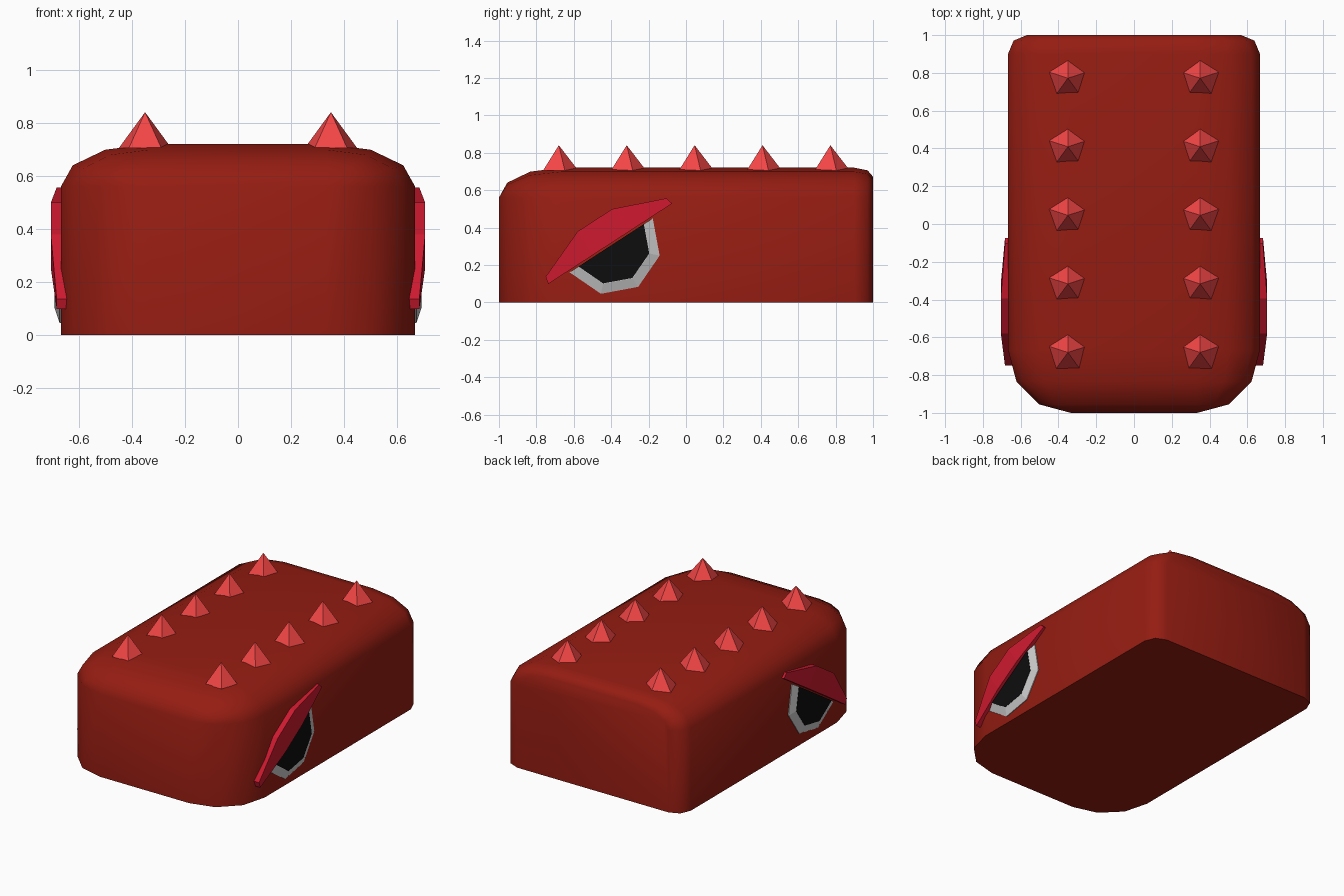
import bpy, bmesh
from math import sin, cos, radians, pi

if "Cube" in bpy.data.objects:
    bpy.data.objects.remove(bpy.data.objects["Cube"])


def material(name, rgb):
    m = bpy.data.materials.new(name)
    m.diffuse_color = (*rgb, 1)
    m.use_nodes = True
    m.node_tree.nodes["Principled BSDF"].inputs["Base Color"].default_value = m.diffuse_color
    return m


def loft(bm, rings):
    """Skin equal-length point rings and cap both ends."""
    vs = [[bm.verts.new(p) for p in r] for r in rings]
    n = len(vs[0])
    for a, b in zip(vs, vs[1:]):
        for i in range(n):
            j = (i + 1) % n
            bm.faces.new((a[i], a[j], b[j], b[i]))
    bm.faces.new(vs[0])
    bm.faces.new(vs[-1])


def make(name, lofts, mat, mirror=True):
    bm = bmesh.new()
    for rings in lofts:
        loft(bm, rings)
    bmesh.ops.remove_doubles(bm, verts=bm.verts, dist=1e-4)
    bmesh.ops.recalc_face_normals(bm, faces=bm.faces)
    me = bpy.data.meshes.new(name)
    bm.to_mesh(me)
    bm.free()
    me.materials.append(mat)
    ob = bpy.data.objects.new(name, me)
    bpy.context.collection.objects.link(ob)
    if mirror:
        ob.modifiers.new("mirror", 'MIRROR').use_mirror_merge = False
    return ob


dark_red = material("dark_red", (0.30, 0.012, 0.006))
bright_red = material("bright_red", (0.90, 0.06, 0.06))
crimson = material("crimson", (0.62, 0.01, 0.028))
grey = material("eye_grey", (0.62, 0.62, 0.60))
black = material("eye_black", (0.004, 0.004, 0.004))

# Body: rounded cross-section lofted front to back, insetting at both ends
W, H, R, RB, K = 0.667, 0.72, 0.333, 0.1, 0.48


def section(y, inset):
    w, h, r = W - inset, H - inset * K, R - inset
    arc = [(w - r + r * cos(radians(a)), h - r * K * (1 - sin(radians(a))))
           for a in (0, 30, 60, 90)]
    half = [(w, 0)] + arc
    return [(x, y, z) for x, z in half] + [(-x, y, z) for x, z in reversed(half)]


rings = [section(-1 + R * (1 - cos(radians(a))), R * (1 - sin(radians(a))))
         for a in (0, 30, 60, 90)]
rings += [section(1 - RB * (1 - sin(radians(a))), RB * (1 - cos(radians(a))))
          for a in (0, 45, 90)]
body = make("body", [rings], dark_red, mirror=False)
bpy.context.view_layer.objects.active = body
body.select_set(True)
bpy.ops.object.shade_smooth_by_angle(angle=radians(65))

# Back spikes: two rows of five-sided pyramids
spikes = []
for k in range(5):
    y = 0.772 - 0.363 * k
    base = [(0.35 + 0.104 * sin(2 * pi * i / 5), y + 0.104 * cos(2 * pi * i / 5), 0.705)
            for i in range(5)]
    spikes.append([base, [(0.35, y, 0.84)] * 5])
make("back_spikes", spikes, bright_red)

# Eyes: tilted half octagons on the sides
TILT = radians(33)


def on_side(x, u, v):
    return (x, -0.40 + u * cos(TILT) - v * sin(TILT),
            0.305 + u * sin(TILT) + v * cos(TILT))


def half_octagon(x, r):
    return [on_side(x, r * cos(a * pi / 4), -r * sin(a * pi / 4)) for a in range(5)]


make("eye_rim", [[half_octagon(0.66, 0.265), half_octagon(0.672, 0.265),
                  half_octagon(0.69, 0.21)]], grey)
make("eye_pupil", [[half_octagon(0.68, 0.208), half_octagon(0.692, 0.208)]], black)

# Eyelids: slanted slabs, thickest in the middle
lid = [[on_side(0.64, s * 0.395, 0.01), on_side(x, s * 0.395 if t else s * 0.11, 0.01),
        on_side(x, s * u, v), on_side(0.64, s * u, v)]
       for s, u, v, x, t in ((-1, 0.385, 0.05, 0.683, 1), (-1, 0.11, 0.16, 0.705, 0),
                             (1, 0.11, 0.16, 0.705, 0), (1, 0.385, 0.05, 0.683, 1))]
for i, s in ((1, -1), (2, 1)):
    lid[i][0] = on_side(0.64, s * 0.11, 0.01)
make("eyelid", [lid], crimson)
